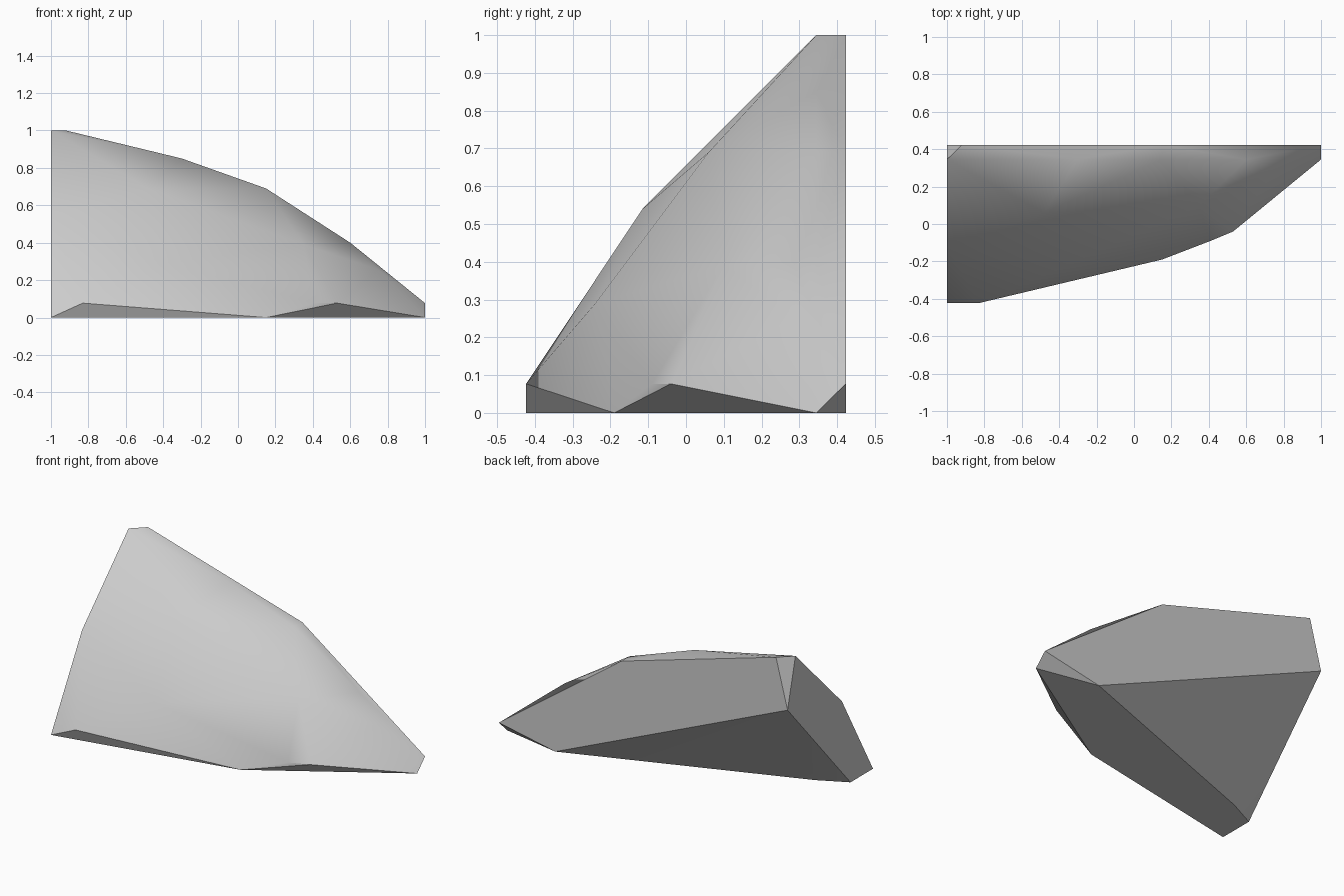
import bpy
import bmesh
import math

cube = bpy.data.objects.get("Cube")
if cube:
    bpy.data.objects.remove(cube, do_unlink=True)

# One plain grey stone colour
stone = bpy.data.materials.new("stone_grey")
stone.use_nodes = True
colour = (0.6, 0.6, 0.6, 1)
stone.diffuse_color = colour
stone.node_tree.nodes["Principled BSDF"].inputs["Base Color"].default_value = colour

BACK, SIDE = 0.423, -1.0   # planes of the flat back and the flat side
RIM, LOW = 0.345, 0.077    # where the upper and lower rims meet the front

# Corners of the flat back
back = [(x, BACK, z) for x, z in
        [(-0.92, 1), (0.15, 0.69), (1, LOW), (0.61, 0), (SIDE, 0.69)]]
# Corners of the flat side
side = [(SIDE, y, z) for y, z in
        [(RIM, 1), (-0.115, 0.54), (-BACK, 0), (-0.2, 0)]]
# Corners of the underside
base = [(x, y, 0) for x, y in [(0.15, -0.19), (1, RIM), (-0.82, -0.11)]]
# Upper rim, then lower rim of the front
top_rim = [(x, RIM, z) for x, z in [(-0.3, 0.85), (0.15, 0.69), (0.6, 0.4)]]
low_rim = [(x, y, LOW) for x, y in [(-0.83, -BACK), (0.41, -0.09), (0.53, -0.04)]]
# Gentle bulge of the front
bulge = [(-0.48, 0.06, 0.69), (-0.4, -0.24, 0.29), (0.35, 0.1, 0.39), (0.75, 0.29, 0.255)]

# Wrap all corners in a faceted stone body
bm = bmesh.new()
for corner in back + side + base + top_rim + low_rim + bulge:
    bm.verts.new(corner)
bmesh.ops.convex_hull(bm, input=bm.verts[:])
bmesh.ops.dissolve_limit(bm, angle_limit=math.radians(1),
                         verts=bm.verts[:], edges=bm.edges[:])
bmesh.ops.recalc_face_normals(bm, faces=bm.faces[:])
mesh = bpy.data.meshes.new("rock_shard")
bm.to_mesh(mesh)
bm.free()
mesh.materials.append(stone)

rock = bpy.data.objects.new("rock_shard", mesh)
bpy.context.collection.objects.link(rock)

# Soft curved front, crisp cut edges
bpy.context.view_layer.objects.active = rock
rock.select_set(True)
bpy.ops.object.shade_smooth_by_angle(angle=math.radians(38))
